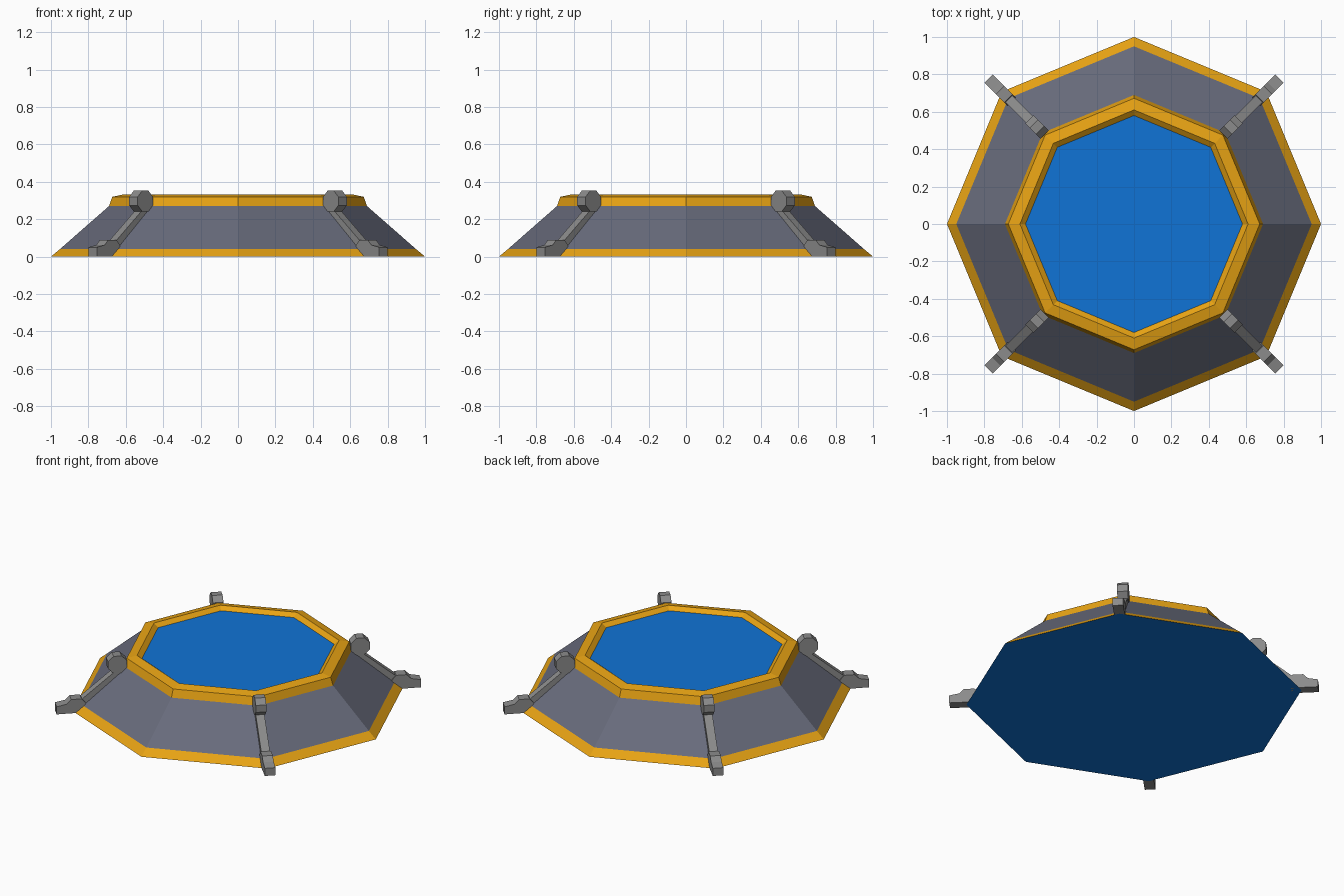
import bpy, bmesh
from math import cos, sin, pi, radians
from mathutils import Matrix

cube = bpy.data.objects.get("Cube")
if cube:
    bpy.data.objects.remove(cube, do_unlink=True)

SIDES = 8


def material(name, rgb):
    m = bpy.data.materials.new(name)
    m.use_nodes = True
    color = (*rgb, 1)
    m.diffuse_color = color
    bsdf = next(n for n in m.node_tree.nodes if n.type == 'BSDF_PRINCIPLED')
    bsdf.inputs["Base Color"].default_value = color
    return m


def finish(name, bm, mat):
    mesh = bpy.data.meshes.new(name)
    bm.to_mesh(mesh)
    bm.free()
    mesh.materials.append(mat)
    obj = bpy.data.objects.new(name, mesh)
    bpy.context.collection.objects.link(obj)
    return obj


def loop(bm, r, z):
    return [bm.verts.new((r * cos(2 * pi * i / SIDES), r * sin(2 * pi * i / SIDES), z))
            for i in range(SIDES)]


def band(name, profile, mat):
    """Octagonal shell following a radius/height profile from outside to inside."""
    bm = bmesh.new()
    loops = [loop(bm, r, z) for r, z in profile]
    for a, b in zip(loops, loops[1:]):
        for i in range(SIDES):
            j = (i + 1) % SIDES
            bm.faces.new((a[i], a[j], b[j], b[i]))
    return finish(name, bm, mat)


def disc(name, r, z, mat, down=False):
    bm = bmesh.new()
    ring = loop(bm, r, z)
    bm.faces.new(ring[::-1] if down else ring)
    return finish(name, bm, mat)


def prism(bm, outline, width):
    """Extrude a radius/height outline sideways, centred on the radial plane."""
    verts = [bm.verts.new((r, -width / 2, z)) for r, z in outline]
    face = bm.faces.new(verts)
    out = bmesh.ops.extrude_face_region(bm, geom=[face])
    moved = [g for g in out["geom"] if isinstance(g, bmesh.types.BMVert)]
    bmesh.ops.translate(bm, verts=moved, vec=(0, width, 0))


orange = material("orange trim", (0.81, 0.37, 0.007))
slate = material("slate wall", (0.138, 0.148, 0.2))
blue = material("blue surface", (0.005, 0.175, 0.67))
grey = material("grey metal", (0.26, 0.26, 0.26))

# Octagonal body
band("base_trim", [(1, 0), (0.95, 0.042)], orange)
band("sloped_wall", [(0.95, 0.042), (0.69, 0.27)], slate)
band("top_rim", [(0.69, 0.27), (0.672, 0.32), (0.61, 0.333), (0.58, 0.31)], orange)
disc("top_surface", 0.58, 0.31, blue)
disc("underside", 1, 0, blue, down=True)

# Clamp brackets on the four diagonal corners
foot = [(1.1, 0), (1.1, 0.05), (1.04, 0.062), (1.012, 0.09), (0.95, 0.09),
        (0.925, 0.062), (0.925, 0.015), (0.94, 0)]
bar = [(0.96, 0.075), (0.745, 0.252), (0.7, 0.24), (0.92, 0.035)]
knob = [(0.733 + 0.062 * cos(pi * (i + 0.5) / 4), 0.297 + 0.06 * sin(pi * (i + 0.5) / 4))
        for i in range(8)]

corners = {"back_left": 45, "back_right": 135, "front_right": 225, "front_left": 315}
for corner, angle in corners.items():
    bm = bmesh.new()
    prism(bm, foot, 0.064)
    prism(bm, bar, 0.052)
    prism(bm, knob, 0.064)
    bmesh.ops.recalc_face_normals(bm, faces=bm.faces)
    bmesh.ops.transform(bm, matrix=Matrix.Rotation(radians(angle), 4, 'Z'), verts=bm.verts)
    finish(corner + "_bracket", bm, grey)
